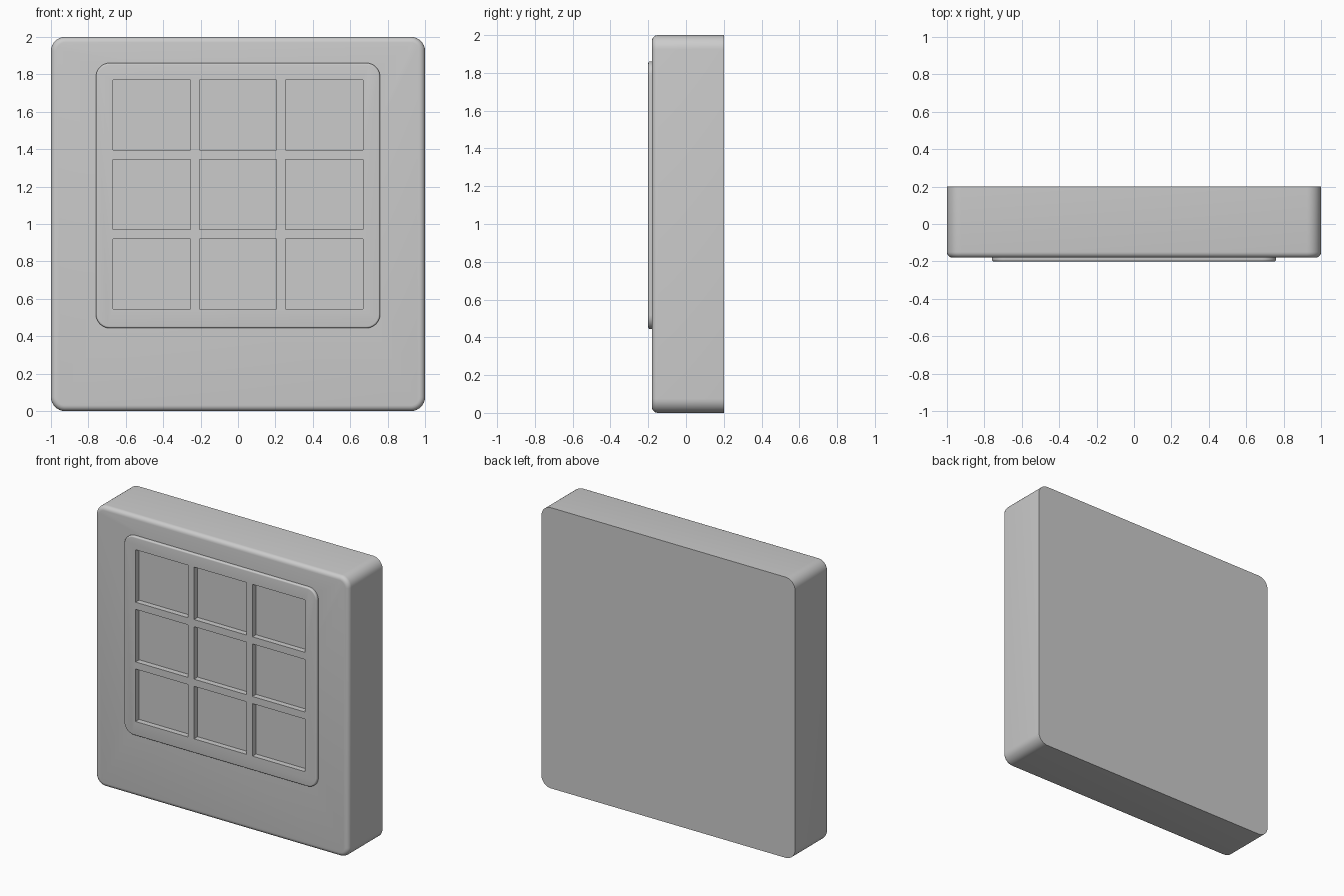
import bpy, bmesh, math
from mathutils import Matrix

if "Cube" in bpy.data.objects:
    bpy.data.objects.remove(bpy.data.objects["Cube"])


def outline(bm, hw, z0, z1, y, r, steps=8):
    """Rounded rectangle ring of vertices in the xz plane."""
    corners = [(hw - r, z1 - r), (-hw + r, z1 - r), (-hw + r, z0 + r), (hw - r, z0 + r)]
    ring = []
    for q, (cx, cz) in enumerate(corners):
        for i in range(steps + 1):
            a = math.pi / 2 * (q + i / steps)
            ring.append(bm.verts.new((cx + r * math.cos(a), y, cz + r * math.sin(a))))
    return ring


def rounded_slab(name, hw, z0, z1, front, back, r, bevel, steps=5):
    """Slab with rounded corners, a rounded front edge and a sharp back edge."""
    bm = bmesh.new()
    rings = [outline(bm, hw, z0, z1, back, r)]
    for i in range(steps + 1):
        a = math.pi / 2 * i / steps
        d = bevel * (1 - math.cos(a))
        y = front + bevel * (1 - math.sin(a))
        rings.append(outline(bm, hw - d, z0 + d, z1 - d, y, r - d))
    for a, b in zip(rings, rings[1:]):
        for i in range(len(a)):
            j = (i + 1) % len(a)
            bm.faces.new((a[i], a[j], b[j], b[i]))
    bm.faces.new(rings[0])
    bm.faces.new(rings[-1])
    return add_object(name, bm)


def add_object(name, bm):
    bmesh.ops.recalc_face_normals(bm, faces=bm.faces)
    mesh = bpy.data.meshes.new(name)
    bm.to_mesh(mesh)
    bm.free()
    ob = bpy.data.objects.new(name, mesh)
    bpy.context.collection.objects.link(ob)
    return ob


# main housing and raised front panel
body = rounded_slab("housing", 1.0, 0.0, 2.0, -0.18, 0.20, 0.075, 0.03)
panel = rounded_slab("front_panel", 0.76, 0.443, 1.861, -0.20, -0.18, 0.075, 0.01)

# 3 x 3 grid of recesses
bm = bmesh.new()
for cx in (-0.461, 0.0, 0.461):
    for cz in (0.732, 1.157, 1.582):
        bmesh.ops.create_cube(bm, size=1, matrix=Matrix.Translation((cx, -0.26, cz))
                              @ Matrix.Diagonal((0.413, 0.2, 0.374, 1)))
cutter = add_object("recess_cutter", bm)
cutter.hide_render = True

for ob in (body, panel):
    mod = ob.modifiers.new("recesses", 'BOOLEAN')
    mod.object = cutter
    mod.operation = 'DIFFERENCE'
    mod.solver = 'EXACT'
    bpy.ops.object.select_all(action='DESELECT')
    bpy.context.view_layer.objects.active = ob
    ob.select_set(True)
    bpy.ops.object.modifier_apply(modifier=mod.name)
    bpy.ops.object.shade_smooth_by_angle(angle=math.radians(35))
bpy.data.objects.remove(cutter)
